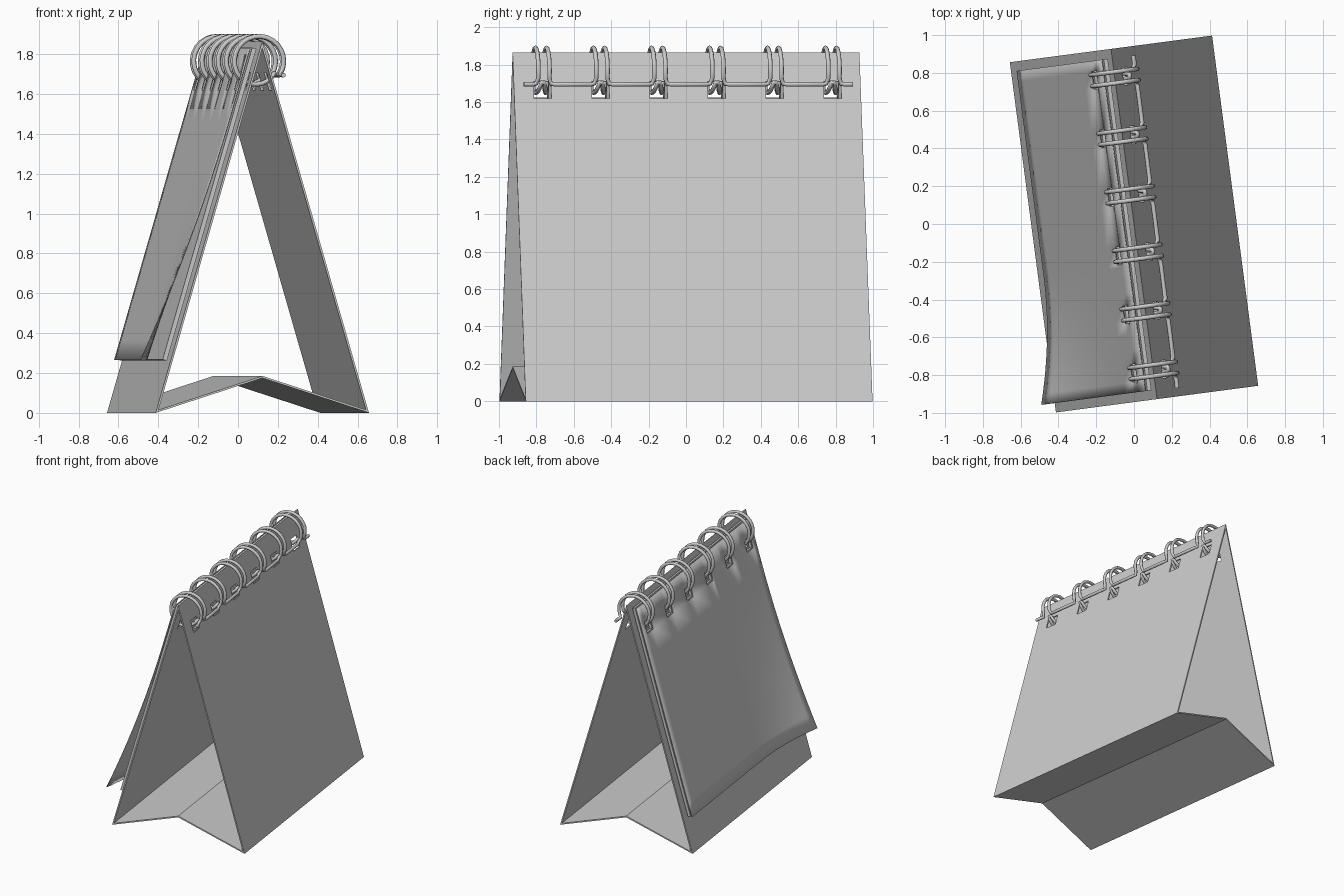
import bpy, bmesh, math

if "Cube" in bpy.data.objects:
    bpy.data.objects.remove(bpy.data.objects["Cube"])

TURN = math.radians(7.5)          # whole model is turned about z
HALF, APEX = 0.54, 1.865          # half width of the base, ridge height
RINGS = [-0.782 + 0.3128 * i for i in range(6)]
HOLE_Z = (1.62, 1.71)
HOLE_W = 0.047


def slope_x(z):
    return HALF * (1 - z / APEX)


def y_breaks(half, extra=()):
    ys = [-half, half, *extra]
    for c in RINGS:
        ys += [c - HOLE_W, c + HOLE_W]
    return sorted(ys)


def sheet(name, profile, ys, thickness, offset, warp=None, closed=False):
    """Sweep an x-z profile along y, leaving out punched hole cells."""
    bm = bmesh.new()
    n = len(profile)
    grid = []
    for y in ys:
        row = []
        for x, z in profile:
            dx = warp(y, z) if warp else 0
            row.append(bm.verts.new((x + dx, y, z)))
        grid.append(row)
    for i in range(len(ys) - 1):
        ym = (ys[i] + ys[i + 1]) / 2
        for j in range(n if closed else n - 1):
            k = (j + 1) % n
            zm = (profile[j][1] + profile[k][1]) / 2
            in_hole = HOLE_Z[0] < zm < HOLE_Z[1] and any(abs(ym - c) < HOLE_W for c in RINGS)
            if not in_hole:
                bm.faces.new((grid[i][j], grid[i][k], grid[i + 1][k], grid[i + 1][j]))
    me = bpy.data.meshes.new(name)
    bm.to_mesh(me)
    bm.free()
    ob = bpy.data.objects.new(name, me)
    bpy.context.collection.objects.link(ob)
    ob.rotation_euler.z = TURN
    s = ob.modifiers.new("thickness", 'SOLIDIFY')
    s.thickness, s.offset, s.use_even_offset = thickness, offset, True
    return ob


# folded card stand: two leaning panels and a ridged floor
right = [(slope_x(z), z) for z in (0, *HOLE_Z)]
stand_profile = right + [(0, APEX)] + [(-x, z) for x, z in reversed(right)] + [(0, 0.175)]
sheet("folded_stand", stand_profile, y_breaks(0.935), 0.01, 1, closed=True)


# block of pages hanging on the left panel
def page_profile(gap, zs):
    return [(-slope_x(z) - gap, z) for z in zs]


sheet("page_block", page_profile(0.024, (0.265, *HOLE_Z, 1.83)), y_breaks(0.885), 0.022, 0)


# top page with its front bottom corner curling away
def curl(y, z):
    return -0.1 * (max(0, -0.2 - y) / 0.68) ** 2 * (max(0, 1.5 - z) / 1.235) ** 2


zs = [0.265 + 0.1 * i for i in range(13)] + [*HOLE_Z, 1.83]
page = sheet("top_page", page_profile(0.045, zs),
             y_breaks(0.885, [-0.66, -0.58, -0.36, -0.28, -0.22]), 0.005, 0, warp=curl)
bpy.context.view_layer.objects.active = page
page.select_set(True)
bpy.ops.object.shade_smooth_by_angle(angle=math.radians(30))

# twin-loop binding: one wire snaking through all rings
CZ, R = 1.765, 0.125


def loop_half(c, side):
    pts = []
    for i in range(25):
        t = i / 24
        a = math.radians(-32 + t * 355)
        r = R - 0.025 * max(0, (t - 0.75) / 0.25)
        w = 0.03
        if t > 0.8:
            w = 0.03 - 0.022 * (t - 0.8) / 0.2      # narrow tip
        if i == 0:
            w = 0.04                                # flare into the spine
        pts.append((r * math.cos(a), c + side * w, CZ + r * math.sin(a)))
    return pts


SPINE_X, SPINE_Z = 0.113, 1.695
path = [(SPINE_X, -0.89, SPINE_Z)]
for c in RINGS:
    path.append((SPINE_X, c - 0.058, SPINE_Z))
    path += loop_half(c, -1) + loop_half(c, 1)[::-1]
    path.append((SPINE_X, c + 0.058, SPINE_Z))
path.append((SPINE_X, 0.885, SPINE_Z))

cu = bpy.data.curves.new("binding_wire", 'CURVE')
cu.dimensions = '3D'
cu.bevel_depth = 0.012
cu.bevel_resolution = 2
cu.use_fill_caps = True
sp = cu.splines.new('POLY')
sp.points.add(len(path) - 1)
for p, co in zip(sp.points, path):
    p.co = (*co, 1)
sp.use_smooth = True
wire = bpy.data.objects.new("binding_wire", cu)
wire.rotation_euler.z = TURN
bpy.context.collection.objects.link(wire)
